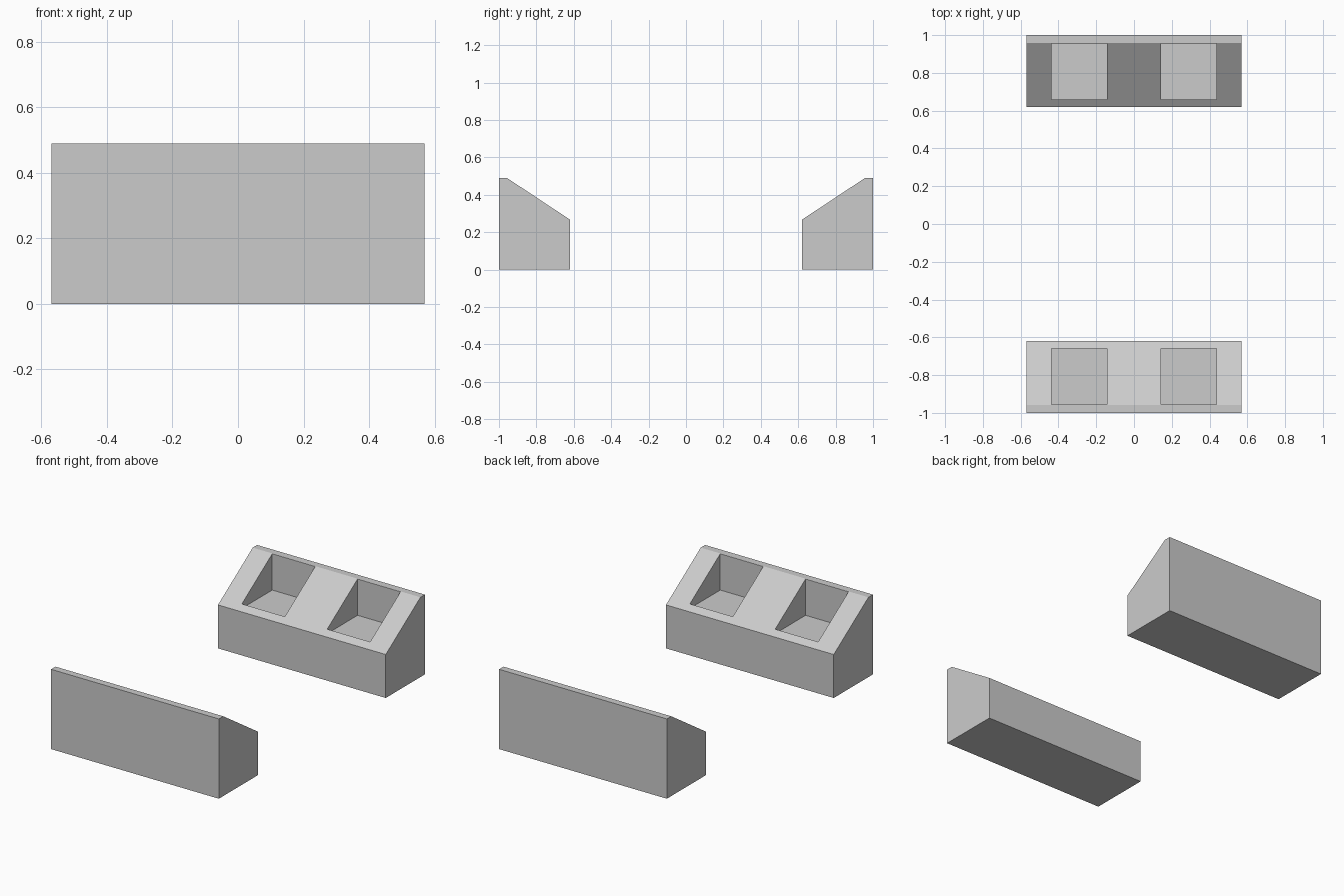
import bpy, bmesh
from math import pi
from mathutils import Matrix

if "Cube" in bpy.data.objects:
    bpy.data.objects.remove(bpy.data.objects["Cube"])

HALF = 0.57          # half length of each block along x
PROFILE = [(0.62, 0), (1.0, 0), (1.0, 0.49), (0.957, 0.49), (0.62, 0.267)]   # (y, z)
POCKET = [(0.66, 0.266), (0.955, 0.266), (0.955, 0.7), (0.66, 0.7)]


def prism(name, profile, x0, x1, turn):
    """Extrude a y-z profile along x, then turn it about the z axis."""
    bm = bmesh.new()
    face = bm.faces.new([bm.verts.new((x0, y, z)) for y, z in profile])
    ext = bmesh.ops.extrude_face_region(bm, geom=[face])
    verts = [v for v in ext["geom"] if isinstance(v, bmesh.types.BMVert)]
    bmesh.ops.translate(bm, verts=verts, vec=(x1 - x0, 0, 0))
    bmesh.ops.recalc_face_normals(bm, faces=bm.faces)
    bm.transform(Matrix.Rotation(turn, 4, 'Z'))
    mesh = bpy.data.meshes.new(name)
    bm.to_mesh(mesh)
    bm.free()
    obj = bpy.data.objects.new(name, mesh)
    bpy.context.collection.objects.link(obj)
    return obj


for side, turn in (("back", 0), ("front", pi)):
    # Sloped block
    block = prism(side + "_block", PROFILE, -HALF, HALF, turn)
    # Two square pockets sunk into the slope
    for i, x in enumerate((-0.29, 0.29)):
        cutter = prism(f"{side}_pocket_cutter_{i + 1}", POCKET, x - 0.146, x + 0.146, turn)
        mod = block.modifiers.new("pocket", 'BOOLEAN')
        mod.operation = 'DIFFERENCE'
        mod.solver = 'EXACT'
        mod.object = cutter
        bpy.context.view_layer.objects.active = block
        bpy.ops.object.modifier_apply(modifier=mod.name)
        bpy.data.objects.remove(cutter)
